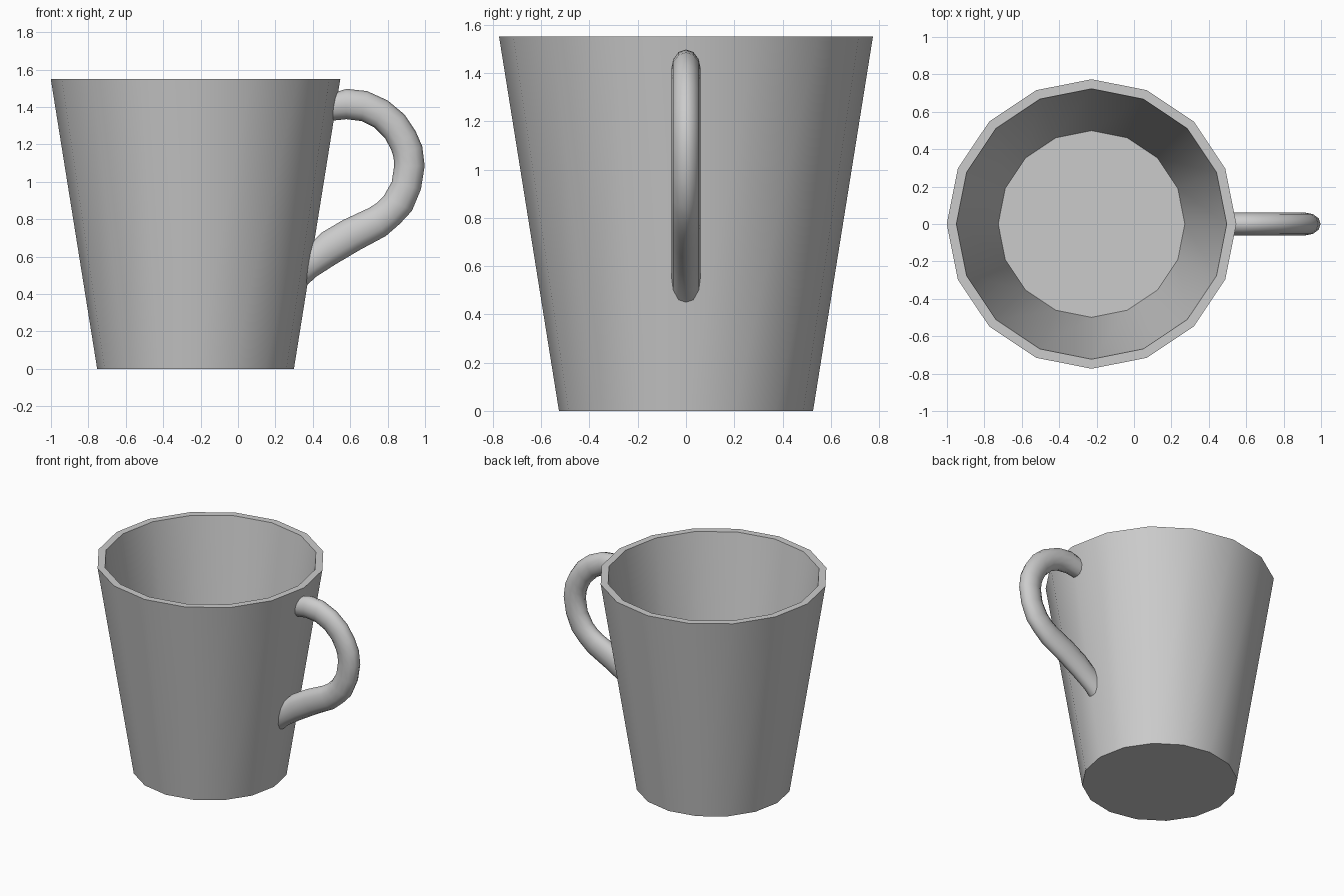
import bpy
from math import cos, sin, pi, radians

if "Cube" in bpy.data.objects:
    bpy.data.objects.remove(bpy.data.objects["Cube"])

CX = -0.227       # mug axis
SIDES = 16        # mug facets
TUBE = 12         # handle facets


def loft(name, rings, angle):
    """Skin a list of equal-sized vertex rings and cap both ends."""
    n = len(rings[0])
    verts = [p for ring in rings for p in ring]
    faces = []
    for r in range(len(rings) - 1):
        a, b = r * n, (r + 1) * n
        for i in range(n):
            j = (i + 1) % n
            faces.append((a + i, a + j, b + j, b + i))
    faces.append(tuple(reversed(range(n))))
    faces.append(tuple(range(len(verts) - n, len(verts))))
    mesh = bpy.data.meshes.new(name)
    mesh.from_pydata(verts, [], faces)
    obj = bpy.data.objects.new(name, mesh)
    bpy.context.collection.objects.link(obj)
    bpy.ops.object.select_all(action='DESELECT')
    obj.select_set(True)
    bpy.context.view_layer.objects.active = obj
    bpy.ops.object.mode_set(mode='EDIT')
    bpy.ops.mesh.select_all(action='SELECT')
    bpy.ops.mesh.normals_make_consistent(inside=False)
    bpy.ops.object.mode_set(mode='OBJECT')
    bpy.ops.object.shade_smooth_by_angle(angle=radians(angle))
    return obj


# Mug body: outer wall, rim, inner wall, floor as (radius, height)
profile = [(0.526, 0), (0.774, 1.55), (0.723, 1.55), (0.499, 0.17)]
loft("mug_body", [
    [(CX + r * cos(2 * pi * i / SIDES), r * sin(2 * pi * i / SIDES), z)
     for i in range(SIDES)] for r, z in profile], 40)

# Handle: each section given by its outer and inner edge (x, z, x, z)
sections = [
    (0.510, 1.475, 0.485, 1.325), (0.580, 1.497, 0.580, 1.335),
    (0.690, 1.485, 0.660, 1.325), (0.800, 1.435, 0.730, 1.290),
    (0.890, 1.360, 0.785, 1.235), (0.950, 1.270, 0.820, 1.170),
    (0.985, 1.190, 0.832, 1.130), (0.998, 1.085, 0.835, 1.085),
    (0.978, 0.960, 0.822, 1.000), (0.930, 0.845, 0.780, 0.925),
    (0.865, 0.775, 0.740, 0.885), (0.790, 0.710, 0.700, 0.860),
    (0.650, 0.635, 0.560, 0.795), (0.520, 0.558, 0.450, 0.730),
    (0.420, 0.494, 0.408, 0.690), (0.345, 0.427, 0.385, 0.675),
]
HALF_WIDTH = 0.061


def section_ring(ox, oz, ix, iz):
    ring = []
    for i in range(TUBE):
        a = 2 * pi * i / TUBE
        c, s = cos(a) / 2, sin(a)
        ring.append(((ox + ix) / 2 + (ox - ix) * c, HALF_WIDTH * s,
                     (oz + iz) / 2 + (oz - iz) * c))
    return ring


loft("handle", [section_ring(*s) for s in sections], 50)
